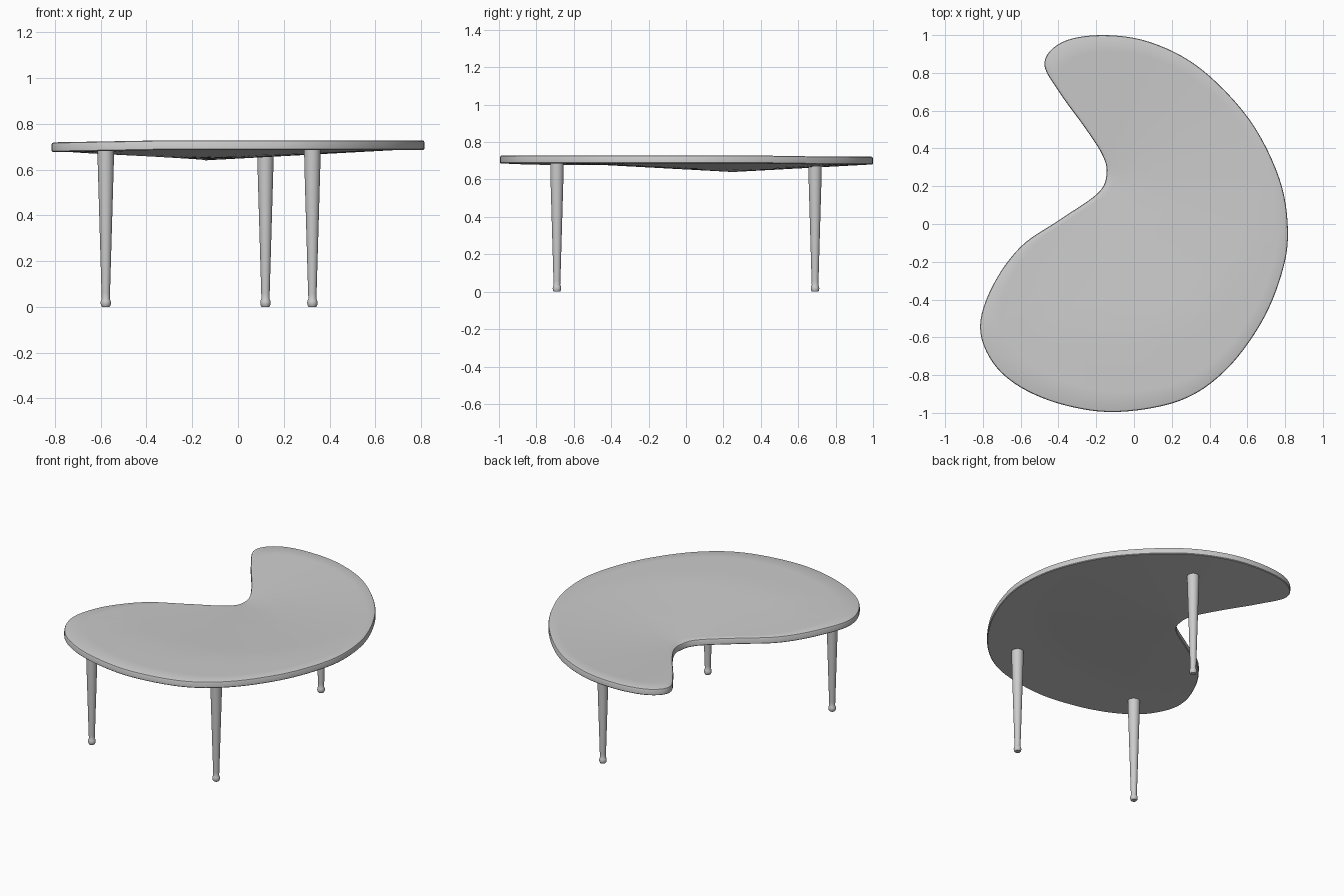
import bpy, bmesh, math
from mathutils import Vector

if "Cube" in bpy.data.objects:
    bpy.data.objects.remove(bpy.data.objects["Cube"])

# Kidney outline control points (counter-clockwise)
OUTLINE = [(.815, -.04), (.77, .24), (.61, .555), (.35, .825), (.085, .963), (-.17, 1.0),
           (-.38, .963), (-.475, .85), (-.39, .69), (-.26, .51), (-.17, .37), (-.145, .27),
           (-.19, .165), (-.39, .025), (-.60, -.12), (-.75, -.33), (-.815, -.545),
           (-.75, -.73), (-.60, -.865), (-.365, -.96), (-.085, -.995), (.245, -.935),
           (.48, -.78), (.67, -.53), (.78, -.27)]
HUB = Vector((.25, .1))
NOTCH = Vector((-.145, .25))
THICK = .042


def smooth_loop(pts, n):
    """Closed Catmull-Rom curve through pts."""
    pts = [Vector(p) for p in pts]
    out = []
    for i in range(len(pts)):
        a, b, c, d = (pts[(i + k) % len(pts)] for k in (-1, 0, 1, 2))
        for j in range(n):
            t = j / n
            out.append(.5 * (2 * b + (c - a) * t + (2 * a - 5 * b + 4 * c - d) * t * t
                             + (3 * b - a - 3 * c + d) * t ** 3))
    return out


def underside(p):
    """Underside height: sags toward the notch, slightly lower at the left end."""
    d = min((p - NOTCH).length / .85, 1)
    left = min(max((-p.x - .3) / .5, 0), 1)
    return .640 + .046 * d - .009 * left * d


def finish(bm, name, angle):
    bmesh.ops.recalc_face_normals(bm, faces=bm.faces)
    me = bpy.data.meshes.new(name)
    bm.to_mesh(me)
    bm.free()
    ob = bpy.data.objects.new(name, me)
    bpy.context.collection.objects.link(ob)
    bpy.context.view_layer.objects.active = ob
    ob.select_set(True)
    bpy.ops.object.shade_smooth_by_angle(angle=math.radians(angle))
    ob.select_set(False)
    return ob


def skin(bm, rings, start, end):
    """Join successive vertex rings, closing both ends with fans."""
    n = len(rings[0])
    for a, b in zip(rings, rings[1:]):
        for i in range(n):
            j = (i + 1) % n
            bm.faces.new((a[i], a[j], b[j], b[i]))
    for ring, hub in ((rings[0], start), (rings[-1], end)):
        for i in range(n):
            bm.faces.new((ring[i], ring[(i + 1) % n], hub))


# Table top: concentric rings from lower hub, round the rim, to upper hub
loop = smooth_loop(OUTLINE, 6)
fractions = [k / 10 for k in range(1, 10)]
section = ([(f, 0, 0) for f in fractions] + [(1, -.004, 0), (1, 0, .004), (1, 0, THICK - .010),
           (1, -.003, THICK - .003), (1, -.010, THICK)]
           + [(f, 0, THICK) for f in reversed(fractions)])
bm = bmesh.new()
rings = []
for f, inset, h in section:
    ring = []
    for i, p in enumerate(loop):
        t = (loop[(i + 1) % len(loop)] - loop[i - 1]).normalized()
        q = HUB + (p - HUB) * f + Vector((t.y, -t.x)) * inset
        ring.append(bm.verts.new((q.x, q.y, underside(q) + h)))
    rings.append(ring)
z = underside(HUB)
skin(bm, rings, bm.verts.new((*HUB, z)), bm.verts.new((*HUB, z + THICK)))
finish(bm, "table_top", 40)

# Tapered legs with small ball feet
PROFILE = [(.017, 0), (.021, .007), (.023, .017), (.021, .028), (.0175, .035),
           (.0185, .06), (.035, .62)]
SIDES = 32
for name, x, y in (("front_left_leg", -.578, -.69), ("front_right_leg", .325, -.69),
                   ("back_leg", .12, .69)):
    bm = bmesh.new()
    top = underside(Vector((x, y))) + .01
    rings = [[bm.verts.new((x + r * math.cos(2 * math.pi * k / SIDES),
                            y + r * math.sin(2 * math.pi * k / SIDES), h))
              for k in range(SIDES)] for r, h in PROFILE + [(.036, top)]]
    skin(bm, rings, bm.verts.new((x, y, 0)), bm.verts.new((x, y, top)))
    finish(bm, name, 40)
